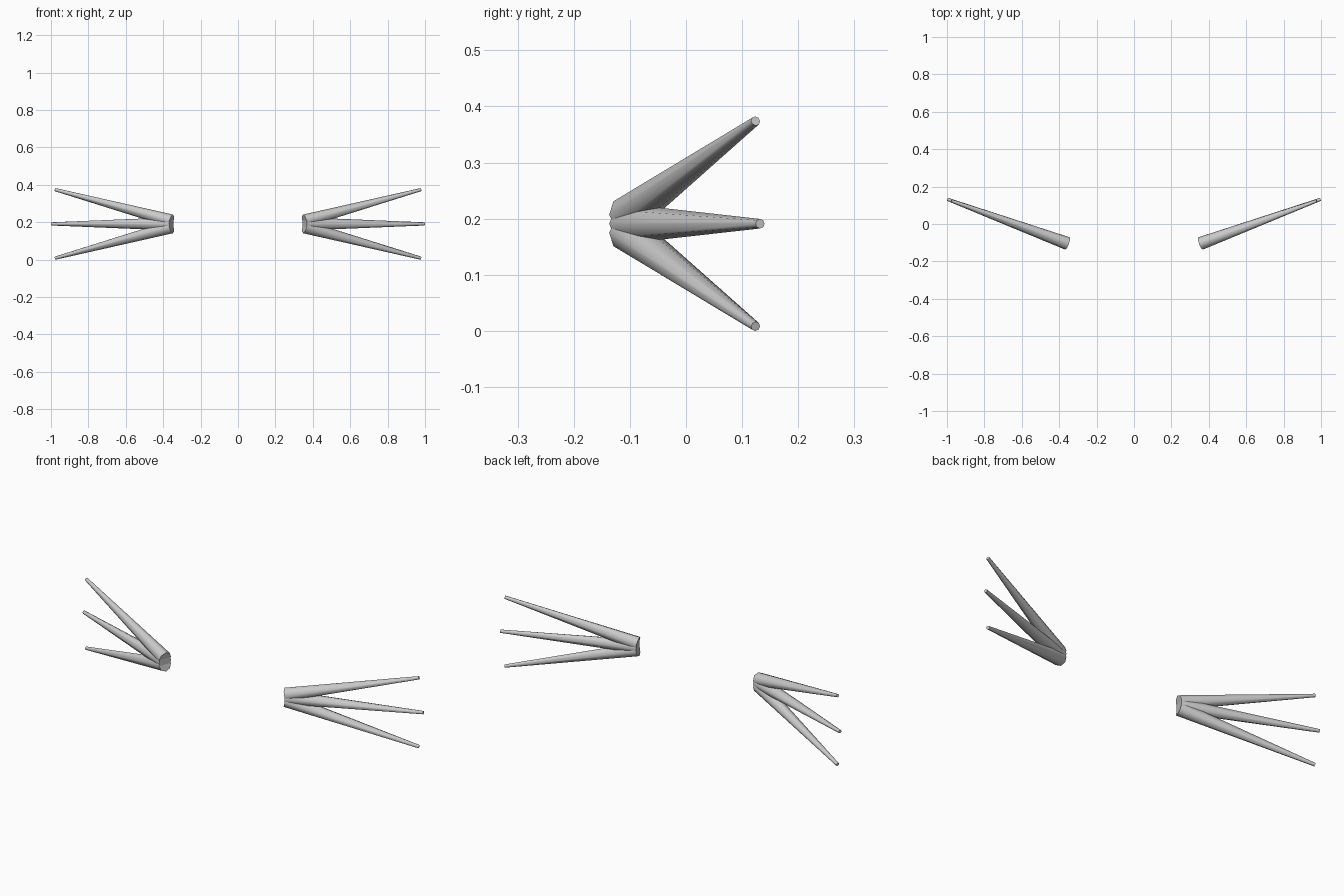
import bpy
from mathutils import Vector

if "Cube" in bpy.data.objects:
    bpy.data.objects.remove(bpy.data.objects["Cube"])

MID_Z = 0.191


def whisker(name, base, tip, r_base=0.035, r_tip=0.0085, sides=8):
    """Tapered rod running from base to tip."""
    base, tip = Vector(base), Vector(tip)
    axis = tip - base
    bpy.ops.mesh.primitive_cone_add(vertices=sides, radius1=r_base, radius2=r_tip,
                                    depth=axis.length, location=(base + tip) / 2)
    ob = bpy.context.object
    ob.name = name
    ob.rotation_euler = axis.to_track_quat('Z', 'Y').to_euler()
    bpy.ops.object.shade_smooth_by_angle(angle=0.9)
    return ob


# Three fanned whiskers on each side
for side, s in (("right", 1), ("left", -1)):
    for level, k in (("lower", -1), ("middle", 0), ("upper", 1)):
        tip_x, tip_y = (0.977, 0.124) if k else (0.997, 0.132)
        whisker(f"{side}_{level}_whisker",
                (s * 0.356, -0.104, MID_Z + k * 0.016),
                (s * tip_x, tip_y, MID_Z + k * 0.183))
